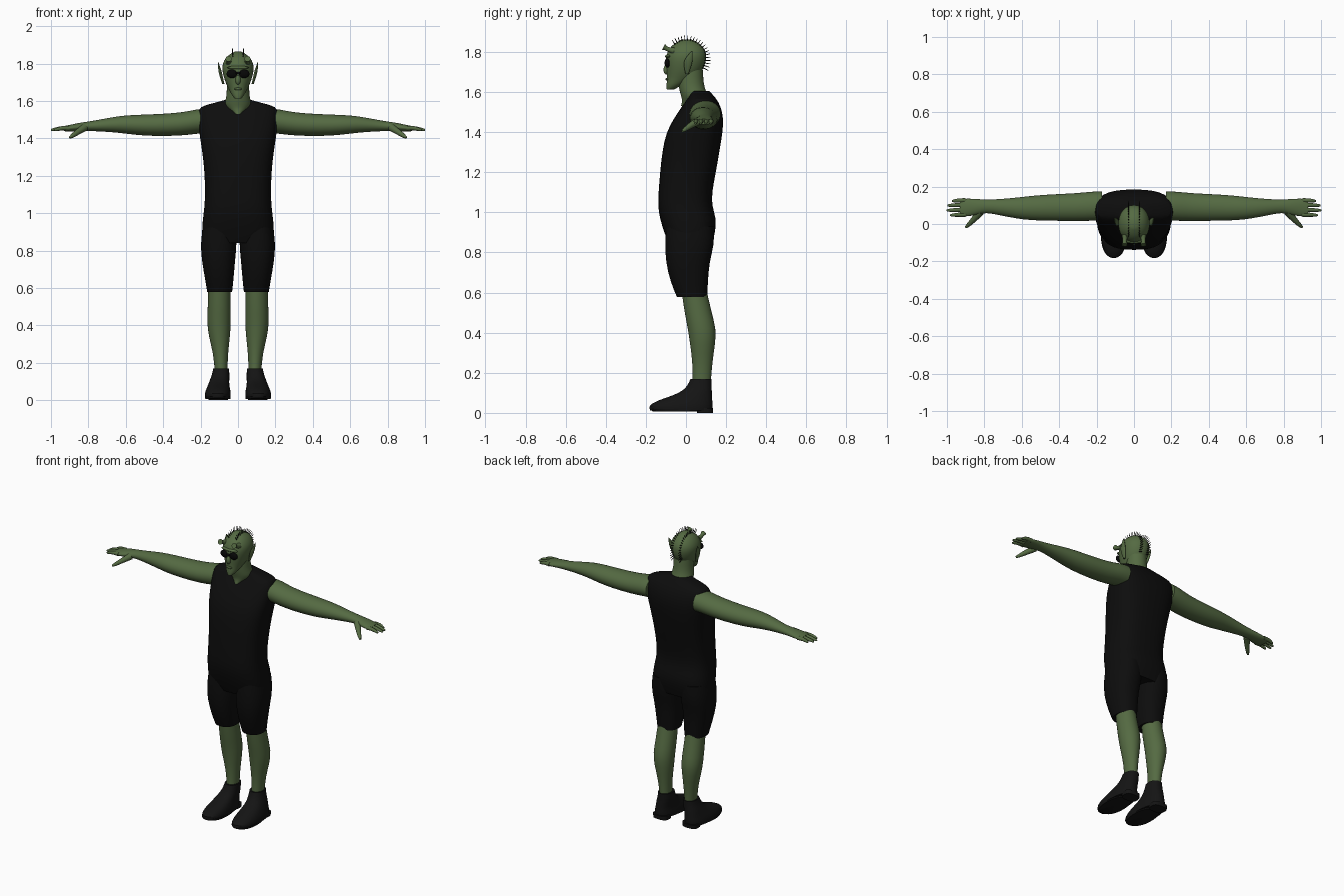
import bpy, bmesh, math
from mathutils import Vector

cube = bpy.data.objects.get("Cube")
if cube:
    bpy.data.objects.remove(cube, do_unlink=True)


def material(name, colour):
    mat = bpy.data.materials.new(name)
    mat.use_nodes = True
    mat.diffuse_color = (*colour, 1)
    shader = next(n for n in mat.node_tree.nodes if n.type == "BSDF_PRINCIPLED")
    shader.inputs["Base Color"].default_value = (*colour, 1)
    shader.inputs["Roughness"].default_value = 0.8
    return mat


skin = material("green skin", (0.09, 0.145, 0.055))
cloth = material("black cloth", (0.004, 0.004, 0.004))
leather = material("dark leather", (0.007, 0.007, 0.007))
hair = material("dark bristle", (0.01, 0.012, 0.008))
glass = material("black lens", (0.002, 0.002, 0.002))
parts = []


def finish(bm, name, mat, mirror=False, subdivide=True):
    """Turn a bmesh into a smooth object, optionally mirrored across x."""
    bmesh.ops.recalc_face_normals(bm, faces=bm.faces)
    mesh = bpy.data.meshes.new(name)
    bm.to_mesh(mesh)
    bm.free()
    mesh.materials.append(mat)
    obj = bpy.data.objects.new(name, mesh)
    bpy.context.collection.objects.link(obj)
    if subdivide:
        obj.modifiers.new("Smooth", "SUBSURF").levels = 1
        obj.modifiers["Smooth"].render_levels = 1
    if mirror:
        obj.modifiers.new("Mirror", "MIRROR").use_mirror_merge = False
    parts.append(obj)
    return obj


def skin_rings(bm, rings):
    """Bridge rings of points with quads and close both creased ends."""
    crease = bm.edges.layers.float.new("crease_edge")
    loops = [[bm.verts.new(p) for p in ring] for ring in rings]
    count = len(loops[0])
    for a, b in zip(loops, loops[1:]):
        for i in range(count):
            j = (i + 1) % count
            bm.faces.new((a[i], a[j], b[j], b[i]))
    for cap in (loops[0], loops[-1]):
        for edge in bm.faces.new(cap).edges:
            edge[crease] = 1.0


def loft(name, mat, axis, sections, power=2.0, mirror=False, sides=24):
    """Sections are (position, centre, radius, centre, radius) along an axis."""
    rings = []
    for t, cu, ru, cv, rv in sections:
        ring = []
        for i in range(sides):
            a = math.tau * i / sides
            c, s = math.cos(a), math.sin(a)
            u = cu + ru * math.copysign(abs(c) ** (2 / power), c)
            v = cv + rv * math.copysign(abs(s) ** (2 / power), s)
            ring.append((t, u, v) if axis == "x" else (u, v, t))
        rings.append(ring)
    bm = bmesh.new()
    skin_rings(bm, rings)
    return finish(bm, name, mat, mirror)


def spans(rows):
    """Convert (z, centre x, half width, front y, back y) to loft sections."""
    return [(z, c, r, (f + b) / 2, (b - f) / 2) for z, c, r, f, b in rows]


def tube(name, mat, points, radii, mirror=True, sides=10):
    pts = [Vector(p) for p in points]
    rings = []
    for i, p in enumerate(pts):
        along = pts[min(i + 1, len(pts) - 1)] - pts[max(i - 1, 0)]
        turn = along.to_track_quat("Z", "Y")
        rings.append([p + turn @ Vector((math.cos(math.tau * k / sides),
                                         math.sin(math.tau * k / sides), 0)) * radii[i]
                      for k in range(sides)])
    bm = bmesh.new()
    skin_rings(bm, rings)
    return finish(bm, name, mat, mirror)


def ball(name, mat, centre, size, mirror=False):
    bm = bmesh.new()
    bmesh.ops.create_uvsphere(bm, u_segments=20, v_segments=12, radius=1)
    bmesh.ops.scale(bm, verts=bm.verts, vec=size)
    bmesh.ops.translate(bm, verts=bm.verts, vec=centre)
    return finish(bm, name, mat, mirror, subdivide=False)


# Clothing: sleeveless shirt and knee-length shorts
loft("shirt", cloth, "z", spans([
    (.84, 0, .185, -.085, .13), (.9, 0, .196, -.11, .147), (.97, 0, .189, -.131, .153),
    (1.03, 0, .181, -.141, .13), (1.1, 0, .177, -.138, .13), (1.2, 0, .179, -.13, .15),
    (1.3, 0, .188, -.12, .167), (1.4, 0, .204, -.1, .184), (1.47, 0, .213, -.06, .188),
    (1.53, 0, .216, -.02, .174), (1.57, 0, .211, .01, .15), (1.588, 0, .13, .02, .132),
    (1.605, 0, .072, .022, .118)]), power=2.7)
loft("shorts_legs", cloth, "z", spans([
    (.93, .1, .088, -.1, .14), (.84, .103, .098, -.105, .143), (.75, .105, .09, -.102, .116),
    (.65, .1, .077, -.077, .11), (.578, .098, .067, -.046, .106)]), power=2.3, mirror=True)

# Bare lower legs
loft("lower_legs", skin, "z", [
    (.64, .1, .058, .035, .062), (.5, .1, .062, .06, .068), (.42, .102, .064, .08, .071),
    (.35, .1, .059, .083, .064), (.25, .093, .039, .082, .049), (.15, .09, .034, .078, .046)],
    mirror=True)

# Shoes with soles and heels
loft("shoes", leather, "z", spans([
    (.012, .108, .069, -.18, .13), (.035, .108, .071, -.19, .135), (.06, .106, .064, -.15, .132),
    (.085, .103, .056, -.07, .131), (.11, .098, .052, -.015, .129), (.14, .092, .046, .01, .128),
    (.17, .09, .043, .022, .129)]), power=2.3, mirror=True)
loft("shoe_soles", leather, "z", spans([
    (.006, .108, .067, -.165, .07), (.02, .108, .07, -.182, .08)]), power=2.3, mirror=True)
loft("shoe_heels", leather, "z", spans([
    (0, .106, .052, .055, .135), (.025, .106, .054, .055, .136)]), power=3, mirror=True)

# Arms running out into flat palms
loft("arms", skin, "x", [
    (.17, .096, .078, 1.493, .066), (.22, .096, .079, 1.491, .066), (.3, .09, .075, 1.475, .062),
    (.45, .088, .071, 1.47, .059), (.55, .085, .066, 1.472, .054), (.63, .085, .056, 1.475, .046),
    (.72, .09, .043, 1.47, .034), (.79, .096, .034, 1.465, .026), (.84, .092, .042, 1.462, .023),
    (.89, .088, .049, 1.455, .019), (.93, .087, .046, 1.452, .014)], mirror=True)

# Fingers and thumbs
tips = {"index": (.05, .982), "middle": (.076, 1.0), "ring": (.102, .996), "little": (.126, .972)}
for finger, (y, tip) in tips.items():
    tube(finger + "_fingers", skin,
         [(.9, y, 1.454), (.94, y, 1.456), (tip - .008, y - .003, 1.446), (tip, y - .003, 1.443)],
         [.013, .012, .009, .005])
tube("thumbs", skin, [(.82, .065, 1.458), (.86, .02, 1.432), (.89, -.01, 1.41), (.9, -.018, 1.404)],
     [.022, .016, .011, .006])

# Neck and head
loft("neck", skin, "z", spans([
    (1.53, 0, .025, -.026, .09), (1.555, 0, .058, -.018, .1), (1.58, 0, .074, -.025, .112),
    (1.605, 0, .067, -.032, .1), (1.64, 0, .06, -.04, .088), (1.71, 0, .06, -.04, .085)]))
loft("head", skin, "z", spans([
    (1.612, 0, .016, -.096, -.06), (1.63, 0, .034, -.098, -.03), (1.66, 0, .047, -.095, .03),
    (1.69, 0, .064, -.096, .072), (1.73, 0, .078, -.1, .094), (1.77, 0, .086, -.101, .104),
    (1.8, 0, .083, -.094, .101), (1.83, 0, .067, -.074, .084), (1.85, 0, .045, -.046, .056),
    (1.863, 0, .018, -.02, .026)]), power=2.1)
ball("nose", skin, (0, -.098, 1.712), (.014, .014, .025))
ball("lips", skin, (0, -.093, 1.664), (.022, .01, .007))
ball("brow", skin, (0, -.088, 1.778), (.058, .016, .01))
loft("ears", skin, "z", [
    (1.69, .078, .006, .005, .008), (1.73, .09, .009, .008, .02), (1.76, .096, .009, .012, .023),
    (1.78, .101, .006, .02, .014), (1.805, .105, .002, .03, .003)], mirror=True, sides=12)
tube("horns", skin, [(.048, -.06, 1.806), (.05, -.088, 1.812), (.05, -.102, 1.82), (.05, -.112, 1.825)],
     [.018, .011, .012, .018])

# Round dark eyewear
ball("lenses", glass, (.032, -.093, 1.745), (.029, .014, .023), mirror=True)
ball("lens_bridge", glass, (0, -.1, 1.749), (.014, .007, .006))

# Two rows of bristles over the crown
bm = bmesh.new()
count = 20
for i in range(count):
    a = math.radians(125 - 150 * i / (count - 1))
    out = Vector((.1, math.cos(a), math.sin(a))).normalized()
    made = bmesh.ops.create_cone(bm, cap_ends=True, segments=6, radius1=.003, radius2=.0015, depth=.034)
    bmesh.ops.rotate(bm, verts=made["verts"], matrix=out.to_track_quat("Z", "Y").to_matrix())
    bmesh.ops.translate(bm, verts=made["verts"], vec=Vector((.018, 0, 1.76)) + out * .106)
finish(bm, "bristles", hair, mirror=True, subdivide=False)

# Smooth shading with sharp rims kept
bpy.ops.object.select_all(action="DESELECT")
for obj in parts:
    obj.select_set(True)
bpy.context.view_layer.objects.active = parts[0]
bpy.ops.object.shade_smooth_by_angle(angle=math.radians(50))
